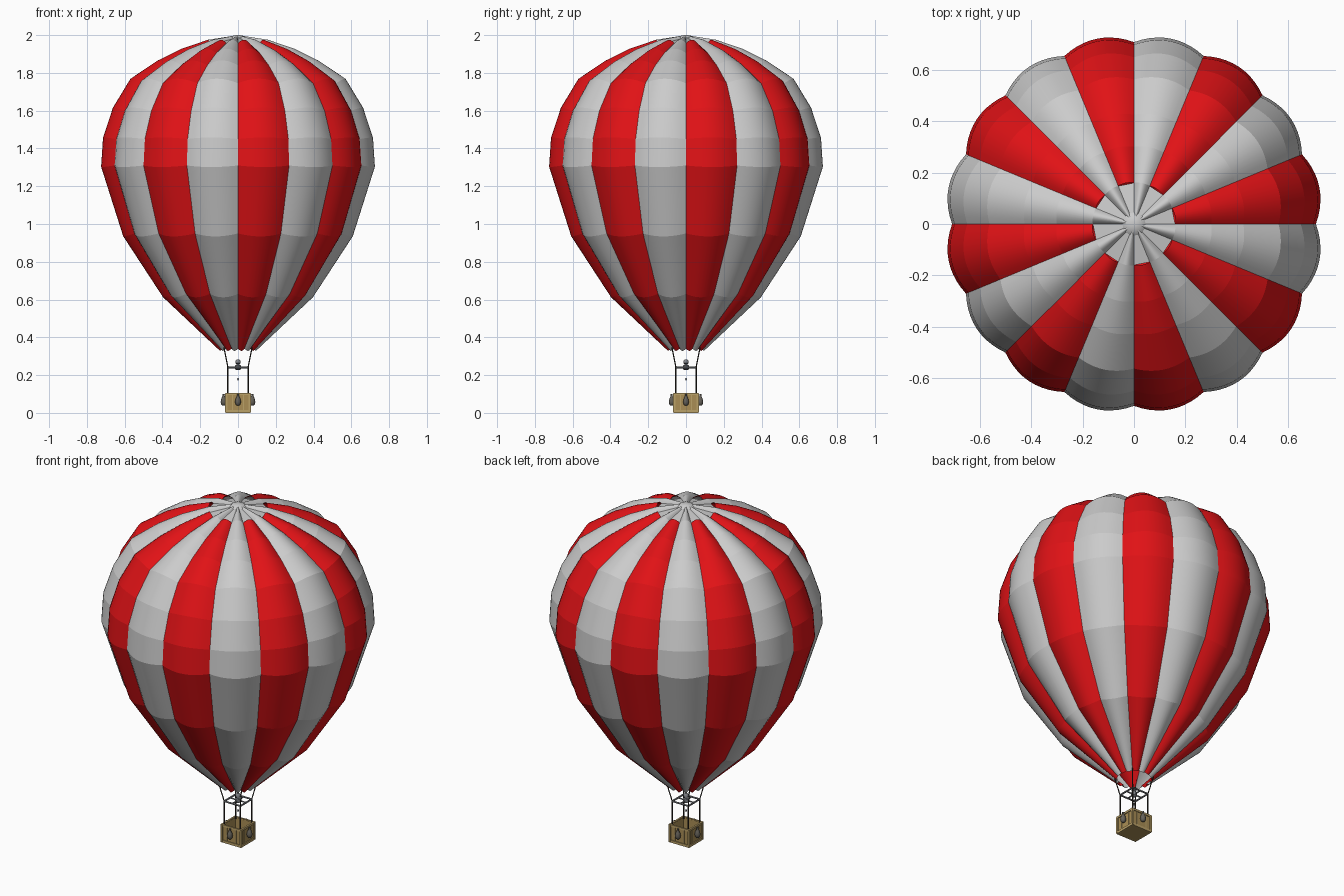
import bpy, bmesh
from math import cos, sin, pi, hypot, radians
from mathutils import Vector, Matrix

if "Cube" in bpy.data.objects:
    bpy.data.objects.remove(bpy.data.objects["Cube"])


def material(name, rgb):
    m = bpy.data.materials.new(name)
    m.diffuse_color = (*rgb, 1)
    m.use_nodes = True
    m.node_tree.nodes["Principled BSDF"].inputs["Base Color"].default_value = m.diffuse_color
    return m


RED = material("red_fabric", (0.75, 0.006, 0.008))
WICKER = material("wicker", (0.40, 0.27, 0.09))
TRIM = material("wicker_trim", (0.50, 0.36, 0.14))
OLIVE = material("basket_lining", (0.23, 0.19, 0.01))
ROPE = material("rope", (0.03, 0.025, 0.02))
BAG = material("sandbag_cloth", (0.13, 0.12, 0.10))
METAL = material("metal", (0.22, 0.23, 0.25))


def finish(name, bm, mat=None, smooth=None):
    me = bpy.data.meshes.new(name)
    bm.to_mesh(me)
    bm.free()
    ob = bpy.data.objects.new(name, me)
    bpy.context.collection.objects.link(ob)
    if mat:
        me.materials.append(mat)
    if smooth:
        bpy.ops.object.select_all(action='DESELECT')
        ob.select_set(True)
        bpy.context.view_layer.objects.active = ob
        bpy.ops.object.shade_smooth_by_angle(angle=radians(smooth))
    return ob


def add_box(bm, center, size):
    bmesh.ops.create_cube(bm, size=1, matrix=Matrix.Translation(center) @ Matrix.Diagonal((*size, 1)))


def add_rod(bm, a, b, r, sides=8):
    a, b = Vector(a), Vector(b)
    d = b - a
    rot = d.to_track_quat('Z', 'Y').to_matrix().to_4x4()
    bmesh.ops.create_cone(bm, cap_ends=True, segments=sides, radius1=r, radius2=r,
                          depth=d.length, matrix=Matrix.Translation((a + b) / 2) @ rot)


def add_lathe(bm, profile, origin=(0, 0, 0), sides=12):
    rings = [[bm.verts.new((origin[0] + r * cos(2 * pi * k / sides),
                            origin[1] + r * sin(2 * pi * k / sides), origin[2] + z))
              for k in range(sides)] for r, z in profile]
    for lo, hi in zip(rings, rings[1:]):
        for k in range(sides):
            j = (k + 1) % sides
            bm.faces.new((lo[k], lo[j], hi[j], hi[k]))
    bm.faces.new(rings[0][::-1])
    bm.faces.new(rings[-1])


# Envelope seam profile (radius, height), mouth to crown
SEAM = [(0.088, 0.34), (0.388, 0.63), (0.594, 0.95), (0.707, 1.31), (0.697, 1.45),
        (0.648, 1.60), (0.562, 1.745), (0.425, 1.84), (0.30, 1.905), (0.16, 1.957), (0.02, 1.984)]
GORES, STEPS = 16, 10
CROWN = len(SEAM) - 2


def add_gore(bm, index, first, last, puff=1.0):
    a0, a1 = 2 * pi * index / GORES, 2 * pi * (index + 1) / GORES
    mid = (a0 + a1) / 2
    rows = []
    for i in range(first, last + 1):
        r, z = SEAM[i]
        p, q = SEAM[max(i - 1, 0)], SEAM[min(i + 1, len(SEAM) - 1)]
        length = hypot(q[0] - p[0], q[1] - p[1])
        nr, nz = (q[1] - p[1]) / length, (p[0] - q[0]) / length
        bulge = puff * (0.0122 + 0.108 * 2 * r * sin(pi / GORES))
        normal = Vector((nr * cos(mid), nr * sin(mid), nz))
        left, right = Vector((r * cos(a0), r * sin(a0), z)), Vector((r * cos(a1), r * sin(a1), z))
        rows.append([bm.verts.new(left.lerp(right, s / STEPS)
                                  + normal * bulge * 4 * (s / STEPS) * (1 - s / STEPS))
                     for s in range(STEPS + 1)])
    for lo, hi in zip(rows, rows[1:]):
        for s in range(STEPS):
            f = bm.faces.new((lo[s], lo[s + 1], hi[s + 1], hi[s]))
            f.smooth = True
    # Crisp folds between the fabric rows
    for row in rows:
        for s in range(STEPS):
            e = bm.edges.get((row[s], row[s + 1]))
            if e:
                e.smooth = False


red, white, crown = bmesh.new(), bmesh.new(), bmesh.new()
for g in range(GORES):
    if g % 2 == 0:
        add_gore(red, g, 0, CROWN)
        add_gore(crown, g, CROWN, CROWN + 1, puff=0.0)
    else:
        add_gore(white, g, 0, CROWN + 1)
finish("red_gores", red, RED)
finish("white_gores", white)
finish("crown_panels", crown)

# Crown button
bm = bmesh.new()
add_lathe(bm, [(0.045, 1.984), (0.03, 1.996), (0.008, 2.0)], sides=16)
finish("crown_button", bm, smooth=40)

# Basket
H, TOP = 0.062, 0.105
bm = bmesh.new()
add_box(bm, (0, 0, 0.008), (2 * H, 2 * H, 0.016))
for s in (-1, 1):
    add_box(bm, (s * (H - 0.003), 0, 0.055), (0.006, 2 * H, 0.094))
    add_box(bm, (0, s * (H - 0.003), 0.055), (2 * H, 0.006, 0.094))
finish("basket_walls", bm, WICKER)

bm = bmesh.new()
add_box(bm, (0, 0, 0.019), (2 * H - 0.012, 2 * H - 0.012, 0.006))
finish("basket_floor", bm, OLIVE)

bm = bmesh.new()
for s in (-1, 1):
    for z, h in ((0.007, 0.014), (TOP - 0.005, 0.012)):
        add_box(bm, (s * H, 0, z), (0.01, 2 * H + 0.01, h))
        add_box(bm, (0, s * H, z), (2 * H + 0.01, 0.01, h))
    for t in (-1, 1):
        add_box(bm, (s * H, t * H, 0.053), (0.012, 0.012, 0.098))
        add_box(bm, (s * H, t * 0.03, 0.053), (0.006, 0.006, 0.09))
        add_box(bm, (t * 0.03, s * H, 0.053), (0.006, 0.006, 0.09))
finish("basket_trim", bm, TRIM)

# Sandbags on all four sides
bm = bmesh.new()
for x, y in ((1, 0), (-1, 0), (0, 1), (0, -1)):
    add_lathe(bm, [(0.006, 0.038), (0.013, 0.045), (0.016, 0.058), (0.012, 0.077),
                   (0.005, 0.09), (0.006, 0.1)], (x * 0.076, y * 0.076, 0), 10)
finish("sandbags", bm, BAG, 50)

# Ropes and load frame
C, FRAME = 0.053, 0.24
ropes, frame = bmesh.new(), bmesh.new()
for s in (-1, 1):
    for t in (-1, 1):
        add_rod(ropes, (s * C, t * C, TOP - 0.01), (s * C, t * C, FRAME), 0.004)
        add_rod(ropes, (s * C, t * C, FRAME), (s * 0.074, t * 0.074, 0.345), 0.003)
    add_rod(frame, (s * C, -C, FRAME), (s * C, C, FRAME), 0.005)
    add_rod(frame, (-C, s * C, FRAME), (C, s * C, FRAME), 0.005)
add_rod(frame, (-C, 0, FRAME), (C, 0, FRAME), 0.004)
add_rod(frame, (0, -C, FRAME), (0, C, FRAME), 0.004)
finish("ropes", ropes, ROPE, 40)
finish("load_frame", frame, METAL, 40)

# Burner with pull cord
bm = bmesh.new()
add_lathe(bm, [(0.008, 0.226), (0.016, 0.232), (0.016, 0.25), (0.009, 0.254), (0.009, 0.259),
               (0.014, 0.263), (0.014, 0.274), (0.007, 0.283)])
finish("burner", bm, METAL, 40)
bm = bmesh.new()
add_rod(bm, (0, 0, 0.23), (0, 0, 0.18), 0.0012, 6)
add_lathe(bm, [(0.002, 0.172), (0.005, 0.178), (0.002, 0.186)], sides=8)
finish("pull_cord", bm, METAL, 40)
